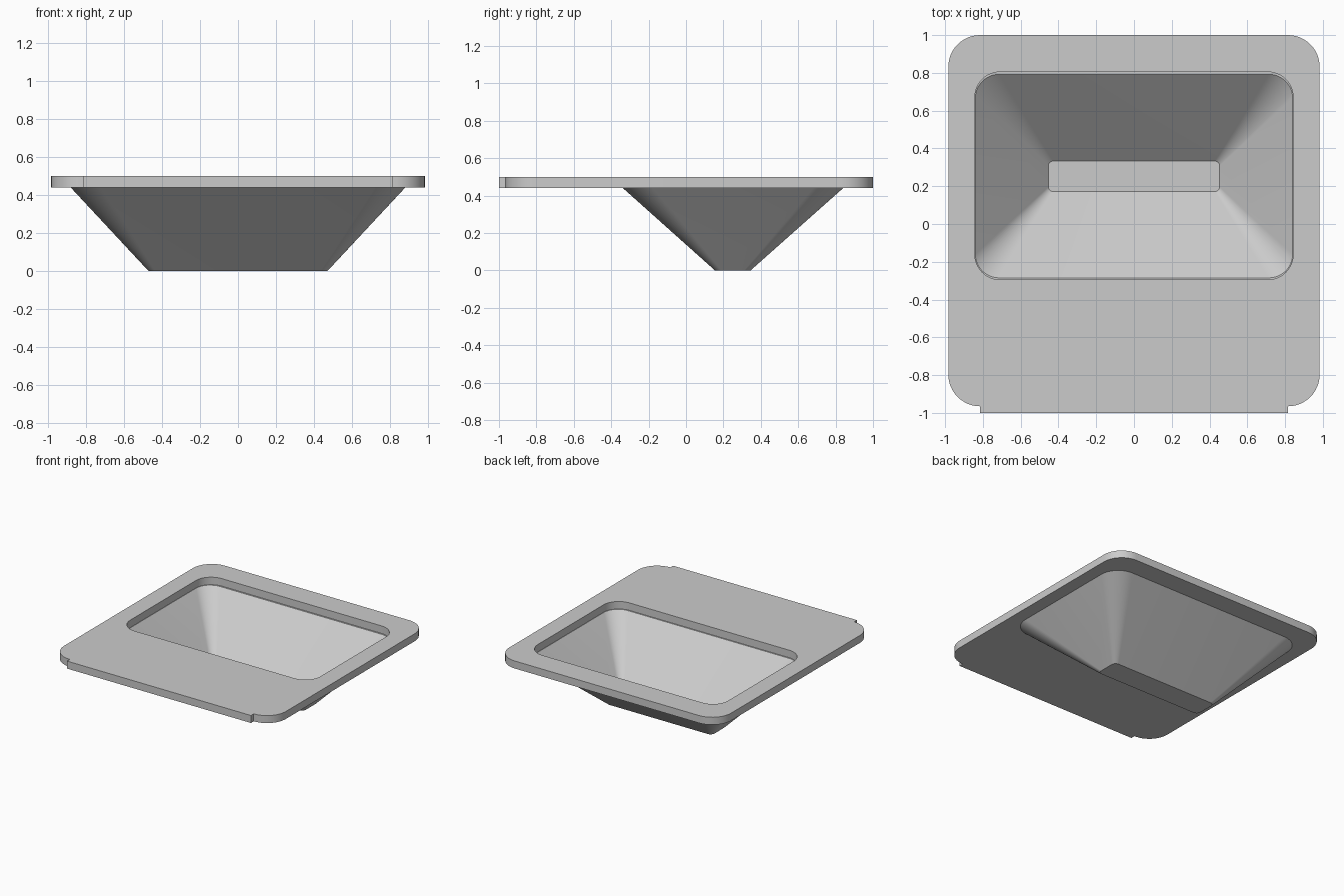
import bpy, bmesh
from math import sin, cos, pi

cube = bpy.data.objects.get("Cube")
if cube:
    bpy.data.objects.remove(cube)

STEPS = 12          # segments per rounded corner
TOP, UNDER, FLOOR = 0.5, 0.44, 0.02


def rounded(hx, y0, y1, r):
    """Counter-clockwise rounded rectangle, starting at the front right corner."""
    pts = []
    corners = [(-hx + r, y0 + r), (hx - r, y0 + r), (hx - r, y1 - r), (-hx + r, y1 - r)]
    for i, (cx, cy) in enumerate(corners):
        for s in range(STEPS + 1):
            a = pi + (i + s / STEPS) * pi / 2
            pts.append((cx + r * cos(a), cy + r * sin(a)))
    return pts


bm = bmesh.new()


def ring(pts, z):
    return [bm.verts.new((x, y, z)) for x, y in pts]


def bridge(a, b):
    n = len(a)
    for i in range(n):
        j = (i + 1) % n
        bm.faces.new((a[i], a[j], b[j], b[i]))


def fill_between(outer, inner):
    edges = []
    for loop in (outer, inner):
        for i, v in enumerate(loop):
            w = loop[(i + 1) % len(loop)]
            edges.append(bm.edges.get((v, w)) or bm.edges.new((v, w)))
    bmesh.ops.triangle_fill(bm, edges=edges, use_beauty=True, use_dissolve=False)


# Plate outline with the raised lip along the front edge
outline = rounded(0.983, -0.965, 1.0, 0.168)
lip = [(-0.815, -1.0), (0.815, -1.0)]
outline[STEPS + 1:STEPS + 1] = lip

plate_top, plate_under = ring(outline, TOP), ring(outline, UNDER)
hole_top = ring(rounded(0.843, -0.295, 0.805, 0.135), TOP)
hole_low = ring(rounded(0.843, -0.295, 0.805, 0.135), UNDER)

# Hopper shell, inside and outside
inner_top = ring(rounded(0.84, -0.285, 0.792, 0.125), UNDER)
inner_low = ring(rounded(0.453, 0.172, 0.333, 0.025), FLOOR)
outer_top = ring(rounded(0.88, -0.337, 0.84, 0.16), UNDER)
outer_low = ring(rounded(0.47, 0.155, 0.345, 0.035), 0)

bridge(plate_under, plate_top)
bridge(hole_top, hole_low)
bridge(hole_low, inner_top)
bridge(inner_top, inner_low)
bridge(outer_low, outer_top)
bm.faces.new(inner_low)
bm.faces.new(outer_low)
fill_between(plate_top, hole_top)
fill_between(plate_under, outer_top)
bmesh.ops.recalc_face_normals(bm, faces=bm.faces)

mesh = bpy.data.meshes.new("hopper_tray")
bm.to_mesh(mesh)
bm.free()
tray = bpy.data.objects.new("hopper_tray", mesh)
bpy.context.collection.objects.link(tray)

# Plain grey material
grey = bpy.data.materials.new("plain_grey")
grey.use_nodes = True
colour = (0.6, 0.6, 0.6, 1)
grey.diffuse_color = colour
grey.node_tree.nodes["Principled BSDF"].inputs["Base Color"].default_value = colour
mesh.materials.append(grey)

bpy.context.view_layer.objects.active = tray
tray.select_set(True)
bpy.ops.object.shade_smooth_by_angle(angle=pi / 6)
